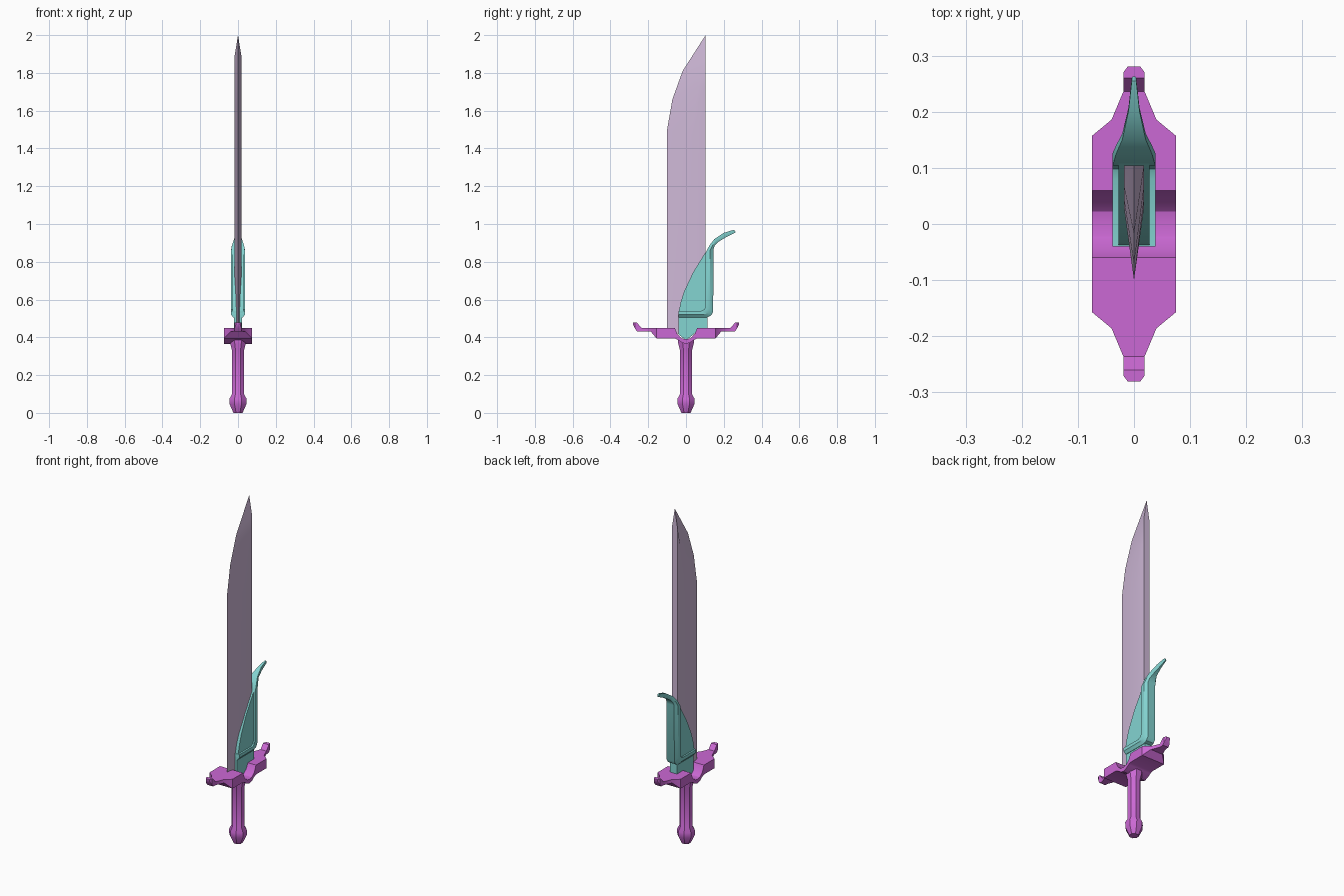
import bpy, bmesh, math

cube = bpy.data.objects.get("Cube")
if cube:
    bpy.data.objects.remove(cube, do_unlink=True)


def material(name, rgb):
    m = bpy.data.materials.new(name)
    m.use_nodes = True
    m.diffuse_color = (*rgb, 1)
    m.node_tree.nodes["Principled BSDF"].inputs["Base Color"].default_value = (*rgb, 1)
    return m


purple = material("bright_purple", (0.60, 0.14, 0.66))
teal = material("pale_teal", (0.23, 0.66, 0.64))
lilac = material("pale_lilac", (0.62, 0.48, 0.68))


def loft(name, rings, mat):
    """Skin a row of closed rings, cap both ends and smooth the shallow edges."""
    bm = bmesh.new()
    rows = [[bm.verts.new(p) for p in ring] for ring in rings]
    n = len(rows[0])
    for a, b in zip(rows, rows[1:]):
        for i in range(n):
            j = (i + 1) % n
            bm.faces.new((a[i], a[j], b[j], b[i]))
    bm.faces.new(rows[0][::-1])
    bm.faces.new(rows[-1])
    bmesh.ops.remove_doubles(bm, verts=bm.verts, dist=0.0001)
    bmesh.ops.recalc_face_normals(bm, faces=bm.faces)
    mesh = bpy.data.meshes.new(name)
    bm.to_mesh(mesh)
    bm.free()
    mesh.materials.append(mat)
    obj = bpy.data.objects.new(name, mesh)
    bpy.context.collection.objects.link(obj)
    bpy.ops.object.select_all(action="DESELECT")
    obj.select_set(True)
    bpy.context.view_layer.objects.active = obj
    bpy.ops.object.shade_smooth_by_angle(angle=math.radians(32))
    return obj


def slab(name, profile, half, mat):
    """Extrude a side profile (y, z) evenly to both sides."""
    return loft(name, [[(x, y, z) for y, z in profile] for x in (-half, half)], mat)


# Grip and pommel: one octagonal turned shape
def octagon(z, r):
    angles = [math.pi / 8 + k * math.pi / 4 for k in range(8)]
    r /= math.cos(math.pi / 8)
    return [(r * math.cos(a), r * math.sin(a), z) for a in angles]


turned = [(0, 0.024), (0.045, 0.044), (0.075, 0.045), (0.1, 0.032),
          (0.33, 0.032), (0.37, 0.042), (0.385, 0.042)]
loft("grip", [octagon(z, r) for z, r in turned], purple)

# Cross guard: half the stations (y, half width, bottom, top), mirrored
half_guard = [(0, 0.075, 0.365, 0.39), (0.022, 0.075, 0.372, 0.394),
              (0.045, 0.075, 0.388, 0.415), (0.06, 0.075, 0.395, 0.45),
              (0.157, 0.075, 0.395, 0.45), (0.186, 0.04, 0.43, 0.45),
              (0.236, 0.019, 0.43, 0.45), (0.26, 0.019, 0.432, 0.478),
              (0.27, 0.019, 0.447, 0.478), (0.281, 0.011, 0.468, 0.478)]
stations = [(-y, w, b, t) for y, w, b, t in half_guard[:0:-1]] + half_guard
loft("cross_guard",
     [[(-w, y, b), (w, y, b), (w, y, t), (-w, y, t)] for y, w, b, t in stations], purple)

# Blade: cutting edge (y, z), bevel ridge (y, z), flat spine
thick, spine = 0.018, 0.104
blade = [(-0.1, 0.42, 0.03, 0.42), (-0.1, 1.5, 0.03, 1.47), (-0.072, 1.66, 0.045, 1.6),
         (-0.018, 1.81, 0.068, 1.73), (spine, 2.0, spine, 1.89)]
loft("blade",
     [[(0, ey, ez), (thick, ry, rz), (thick, spine, rz), (-thick, spine, rz), (-thick, ry, rz)]
      for ey, ez, ry, rz in blade], lilac)

# Blade sleeve: narrow foot and curved side plate
slab("sleeve_foot", [(-0.04, 0.52), (-0.04, 0.415), (0, 0.385), (0.04, 0.415),
                     (0.06, 0.44), (0.115, 0.44), (0.115, 0.52)], 0.022, teal)
slab("sleeve_plate", [(-0.04, 0.515), (0.115, 0.515), (0.115, 0.865), (0.1, 0.845),
                      (0.037, 0.743), (-0.01, 0.643), (-0.027, 0.59), (-0.04, 0.53)],
     0.028, teal)

# Raised rim: runs along the ledge, up the back and out into a curved horn
# (inner y, z, outer y, z, half width)
rim = [(-0.04, 0.54, -0.04, 0.505, 0.038), (0.08, 0.54, 0.11, 0.505, 0.038),
       (0.098, 0.548, 0.132, 0.515, 0.038), (0.104, 0.57, 0.144, 0.535, 0.038),
       (0.104, 0.848, 0.145, 0.865, 0.038), (0.125, 0.888, 0.152, 0.885, 0.032),
       (0.15, 0.92, 0.17, 0.905, 0.021), (0.2, 0.953, 0.212, 0.93, 0.01),
       (0.255, 0.97, 0.263, 0.955, 0.004)]


def rim_ring(iy, iz, oy, oz, w):
    my, mz = iy + (oy - iy) * 0.55, iz + (oz - iz) * 0.55
    right = [(w, iy, iz), (w, my, mz), (w * 0.65, oy, oz)]
    return right + [(-x, y, z) for x, y, z in right[::-1]]


loft("sleeve_rim_and_horn", [rim_ring(*s) for s in rim], teal)
